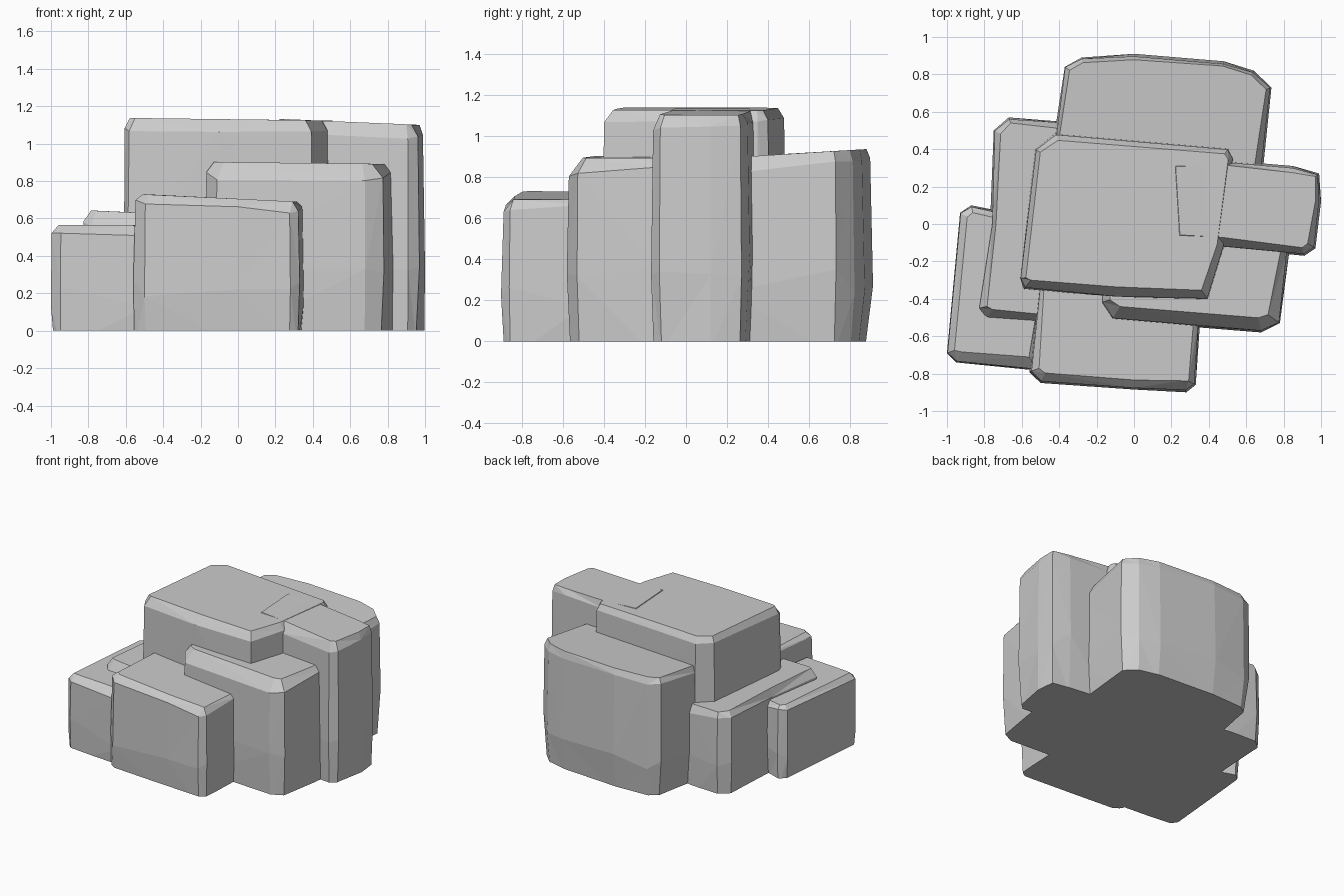
import bpy, bmesh, random
from mathutils import Vector

if "Cube" in bpy.data.objects:
    bpy.data.objects.remove(bpy.data.objects["Cube"])

random.seed(4)


def jitter(a):
    return random.uniform(-a, a)


def rock(name, index, outline, top, drop, inset, slope=(0, 0), base=0.015):
    """Lofted stone block: tucked base, bulging belly, shoulder and chamfered sloping top."""
    pts = [Vector(p) for p in outline]
    n = len(pts)
    bm = bmesh.new()
    # outward mitre direction at each outline corner
    mitres = []
    for i, p in enumerate(pts):
        e1, e2 = (p - pts[i - 1]).normalized(), (pts[(i + 1) % n] - p).normalized()
        n1, n2 = Vector((e1.y, -e1.x)), Vector((e2.y, -e2.x))
        mitres.append((n1 + n2) / max(0.6, 1 + n1.dot(n2)))
    cols = []
    for p, m in zip(pts, mitres):
        front = max(0, -m.y)
        z_top = top + slope[0] * p.x + slope[1] * p.y
        z_sh = z_top - drop * (0.75 + 0.4 * front) + jitter(0.012)
        levels = ((-0.04 - 0.01 * index, base + jitter(0.012)),
                  (top * 0.32 + jitter(0.07), 0.0),
                  (z_sh, 0.008 + jitter(0.006)),
                  (z_top, inset * (0.8 + 0.5 * front) + jitter(0.008)))
        cols.append([bm.verts.new((*(p - m * d), z)) for z, d in levels])
    for i in range(n):
        a, b = cols[i], cols[(i + 1) % n]
        for k in range(3):
            bm.faces.new((a[k], b[k], b[k + 1], a[k + 1]))
    bm.faces.new([c[3] for c in cols])
    bm.faces.new([c[0] for c in reversed(cols)])
    bmesh.ops.triangulate(bm, faces=[f for f in bm.faces if len(f.verts) == 4])
    bmesh.ops.recalc_face_normals(bm, faces=bm.faces)
    me = bpy.data.meshes.new(name)
    bm.to_mesh(me)
    bm.free()
    ob = bpy.data.objects.new(name, me)
    bpy.context.collection.objects.link(ob)
    return ob


# Tall centre block
centre = rock("rock_cluster", 0,
              [(-.61, -.29), (-.59, -.35), (-.1, -.39), (.40, -.41), (.49, -.12),
               (.535, .35), (.51, .41), (-.42, .49), (-.53, .40)],
              1.13, .06, .045, (-.012, 0))

others = [
    # Tall right block
    rock("right_rock", 1,
         [(.2, -.10), (.47, -.125), (.91, -.17), (.97, -.13), (1.0, .12), (.99, .27),
          (.85, .31), (.5, .34), (.2, .33)],
         1.14, .06, .035, (-.04, 0)),
    # Back block
    rock("back_rock", 2,
         [(-.35, .2), (.68, .2), (.735, .73), (.64, .82), (.48, .87), (0, .91),
          (-.28, .89), (-.37, .84), (-.43, .45)],
         .885, .06, .04, (0, .055), .035),
    # Front right block
    rock("front_right_rock", 3,
         [(-.18, -.2), (-.18, -.42), (-.12, -.515), (.68, -.58), (.78, -.53),
          (.83, -.15), (.80, .1), (0, .1)],
         .90, .075, .055, (-.01, 0)),
    # Low front block
    rock("front_rock", 4,
         [(-.50, -.2), (-.56, -.79), (-.50, -.85), (0, -.885), (.28, -.90), (.33, -.86),
          (.355, -.5), (.36, -.2)],
         .705, .045, .045, (-.045, 0)),
    # Low left block
    rock("left_rock", 5,
         [(-.77, .0), (-.83, -.45), (-.79, -.51), (-.45, -.54), (-.2, -.3), (-.2, .5),
          (-.42, .55), (-.67, .57), (-.75, .50)],
         .61, .07, .04, (-.04, 0)),
    # Lowest front left block
    rock("front_left_rock", 6,
         [(-.93, .06), (-1.0, -.69), (-.95, -.74), (-.5, -.785), (-.45, -.2), (-.72, .07),
          (-.87, .10)],
         .565, .045, .045),
]

# Fuse all stones into one cluster
bpy.context.view_layer.objects.active = centre
for ob in others:
    mod = centre.modifiers.new("fuse", 'BOOLEAN')
    mod.operation, mod.solver, mod.object = 'UNION', 'EXACT', ob
    bpy.ops.object.modifier_apply(modifier=mod.name)
    bpy.data.objects.remove(ob)

# Slice flat on the ground and close the underside
bm = bmesh.new()
bm.from_mesh(centre.data)
bmesh.ops.bisect_plane(bm, geom=bm.verts[:] + bm.edges[:] + bm.faces[:],
                       plane_co=(0, 0, 0), plane_no=(0, 0, 1), clear_inner=True)
bmesh.ops.holes_fill(bm, edges=[e for e in bm.edges if e.is_boundary], sides=0)
bmesh.ops.recalc_face_normals(bm, faces=bm.faces)
bm.to_mesh(centre.data)
bm.free()
